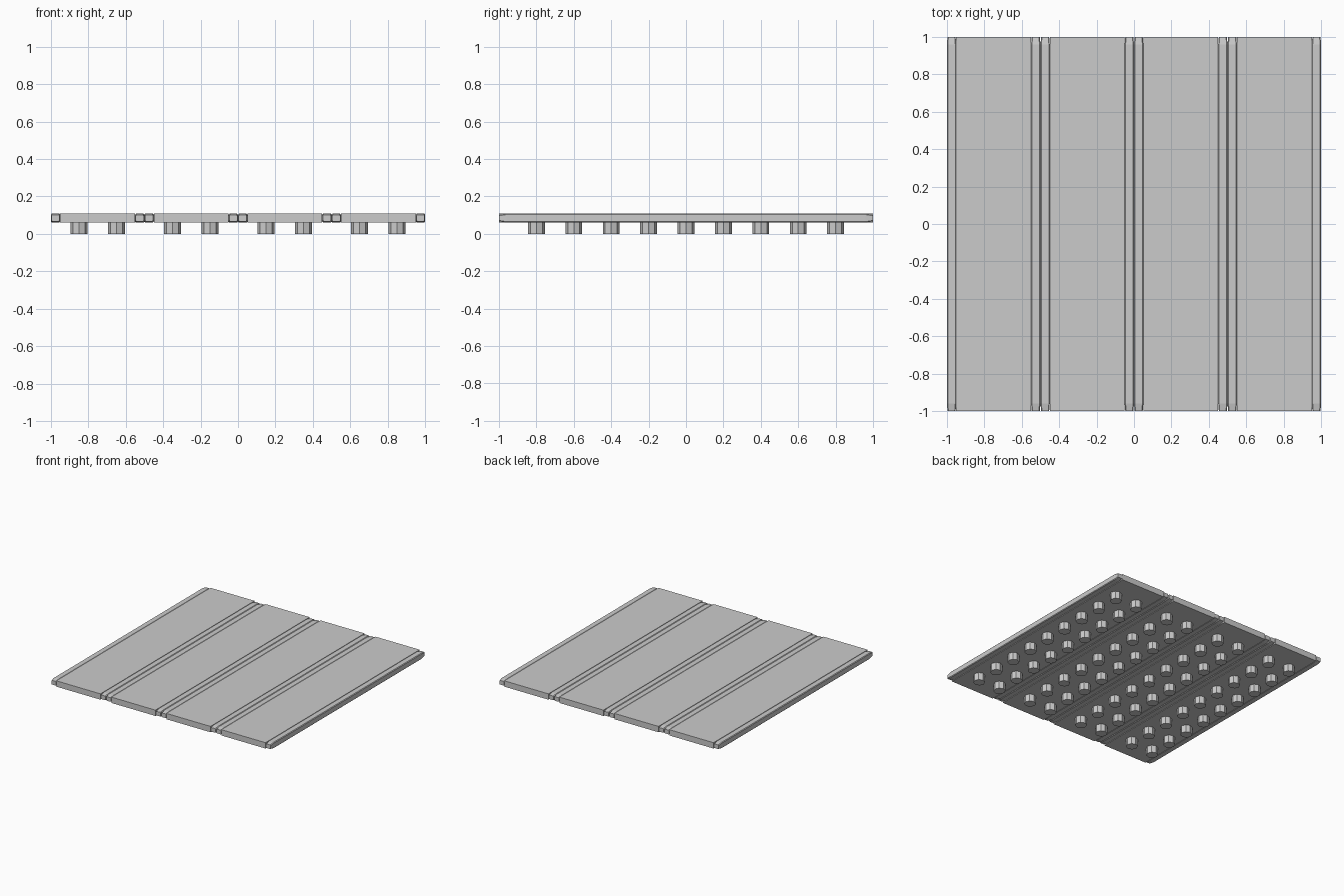
import bpy, bmesh, math
from mathutils import Matrix

if "Cube" in bpy.data.objects:
    bpy.data.objects.remove(bpy.data.objects["Cube"])

grey = bpy.data.materials.new("light grey")
grey.diffuse_color = (0.6, 0.6, 0.6, 1)
grey.use_nodes = True
grey.node_tree.nodes["Principled BSDF"].inputs["Base Color"].default_value = grey.diffuse_color

Z0, Z1 = 0.06, 0.108      # underside and top of the boards
ZC, H = (Z0 + Z1) / 2, (Z1 - Z0) / 2


def finish(bm, name):
    bmesh.ops.recalc_face_normals(bm, faces=bm.faces)
    me = bpy.data.meshes.new(name)
    bm.to_mesh(me)
    bm.free()
    me.materials.append(grey)
    ob = bpy.data.objects.new(name, me)
    bpy.context.collection.objects.link(ob)


def panel(name, x):
    # flat middle of a board
    bm = bmesh.new()
    bmesh.ops.create_cube(bm, size=1, matrix=Matrix.Translation((x, 0, ZC))
                          @ Matrix.Diagonal((0.4, 2, 2 * H, 1)))
    finish(bm, name)


def edge_strip(name, x):
    # chamfered strip along a board edge, tapered at both ends
    bm = bmesh.new()
    c = 0.005
    rings = []
    for y, inset in ((-1, 0.007), (-0.96, 0), (0.96, 0), (1, 0.007)):
        w, h = 0.025 - inset * 0.5, H - inset
        pts = [(-w, -h + c), (-w + c, -h), (w - c, -h), (w, -h + c),
               (w, h - c), (w - c, h), (-w + c, h), (-w, h - c)]
        rings.append([bm.verts.new((x + px, y, ZC + pz)) for px, pz in pts])
    for a, b in zip(rings, rings[1:]):
        for i in range(8):
            j = (i + 1) % 8
            bm.faces.new((a[i], a[j], b[j], b[i]))
    bm.faces.new(rings[0])
    bm.faces.new(rings[-1])
    finish(bm, name)


def pegs(name, x):
    # two columns of short octagonal pegs under a board
    bm = bmesh.new()
    for dx in (-0.1, 0.1):
        for row in range(9):
            bmesh.ops.create_cone(
                bm, cap_ends=True, segments=8, radius1=0.045, radius2=0.045,
                depth=Z0, matrix=Matrix.Translation((x + dx, -0.8 + 0.2 * row, Z0 / 2)))
    finish(bm, name)


# four boards side by side
for n, x in enumerate((-0.75, -0.25, 0.25, 0.75), 1):
    panel(f"board_panel_{n}", x)
    edge_strip(f"left_edge_strip_{n}", x - 0.225)
    edge_strip(f"right_edge_strip_{n}", x + 0.225)
    pegs(f"pegs_{n}", x)
